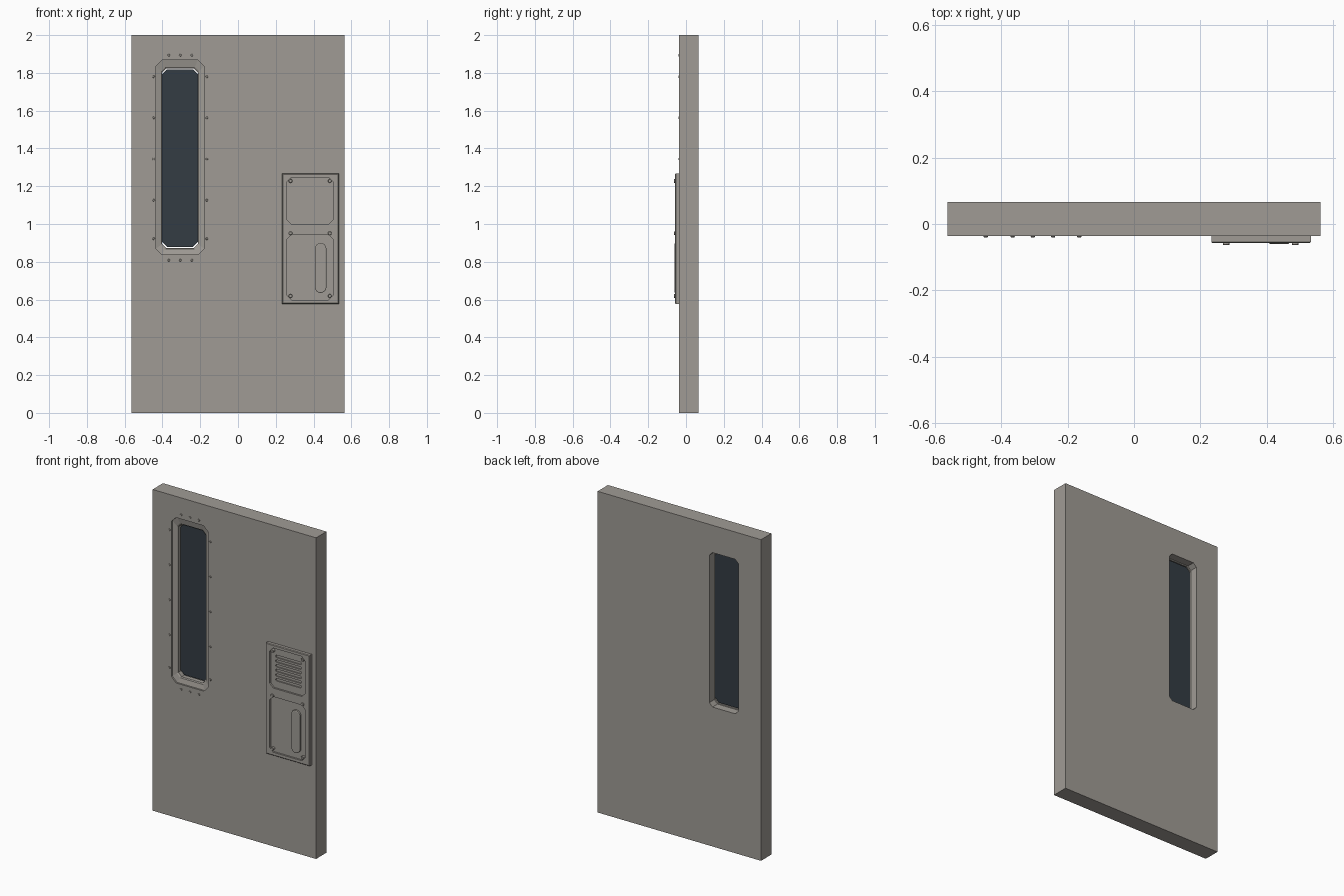
import bpy, bmesh
from math import pi, cos, sin

if "Cube" in bpy.data.objects:
    bpy.data.objects.remove(bpy.data.objects["Cube"])

BACK, FRONT, PLATE, FLOOR, TOP = 0.066, -0.036, -0.058, -0.047, -0.064


def material(name, color):
    m = bpy.data.materials.new(name)
    m.diffuse_color = color
    m.use_nodes = True
    m.node_tree.nodes["Principled BSDF"].inputs["Base Color"].default_value = m.diffuse_color
    return m


GREY = material("painted_metal", (0.35, 0.33, 0.30, 1))
GLASS = material("dark_glass", (0.034, 0.045, 0.056, 1))


def octagon(x0, x1, z0, z1, c):
    return [(x0 + c, z0), (x1 - c, z0), (x1, z0 + c), (x1, z1 - c),
            (x1 - c, z1), (x0 + c, z1), (x0, z1 - c), (x0, z0 + c)]


def rect(x0, x1, z0, z1):
    return [(x0, z0), (x1, z0), (x1, z1), (x0, z1)]


def stadium(x0, x1, z0, z1, n=8):
    r = min(x1 - x0, z1 - z0) / 2
    pts = []
    for cx, cz, a0 in ((x1 - r, z0 + r, -pi / 2), (x1 - r, z1 - r, 0),
                       (x0 + r, z1 - r, pi / 2), (x0 + r, z0 + r, pi)):
        for i in range(n // 2 + 1):
            a = a0 + pi / 2 * i / (n // 2)
            pts.append((cx + r * cos(a), cz + r * sin(a)))
    # drop the doubled points where two quarter arcs meet
    return [p for i, p in enumerate(pts)
            if abs(p[0] - pts[i - 1][0]) + abs(p[1] - pts[i - 1][1]) > 1e-6]


def circle(cx, cz, r, n=12):
    return [(cx + r * cos(2 * pi * i / n), cz + r * sin(2 * pi * i / n)) for i in range(n)]


def loft(name, sections, mat=GREY):
    """Closed solid through outlines (y, points) ordered along y."""
    bm = bmesh.new()
    rings = [[bm.verts.new((x, y, z)) for x, z in pts] for y, pts in sections]
    n = len(rings[0])
    for a, b in zip(rings, rings[1:]):
        for i in range(n):
            bm.faces.new((a[i], a[(i + 1) % n], b[(i + 1) % n], b[i]))
    bm.faces.new(rings[0])
    bm.faces.new(rings[-1])
    bmesh.ops.recalc_face_normals(bm, faces=bm.faces)
    me = bpy.data.meshes.new(name)
    bm.to_mesh(me)
    bm.free()
    me.materials.append(mat)
    ob = bpy.data.objects.new(name, me)
    bpy.context.collection.objects.link(ob)
    return ob


def cut(target, cutter):
    cutter.hide_render = True
    mod = target.modifiers.new("cut", 'BOOLEAN')
    mod.operation, mod.solver, mod.object = 'DIFFERENCE', 'EXACT', cutter
    dg = bpy.context.evaluated_depsgraph_get()
    me = bpy.data.meshes.new_from_object(target.evaluated_get(dg))
    target.modifiers.clear()
    target.data = me
    bpy.data.objects.remove(cutter)


# Door slab with a stepped window opening
slab = rect(-0.563, 0.563, 0, 2)
door = loft("door_slab", [(FRONT, slab), (BACK, slab)])
outer = octagon(-0.434, -0.18, 0.838, 1.868, 0.032)
inner = octagon(-0.407, -0.207, 0.868, 1.83, 0.022)
hole = octagon(-0.402, -0.212, 0.873, 1.824, 0.022)
cut(door, loft("window_cutter", [(FRONT - 0.02, outer), (FRONT + 0.01, outer),
                                 (FRONT + 0.018, inner), (FRONT + 0.024, hole),
                                 (BACK - 0.05, hole), (BACK - 0.049, inner),
                                 (BACK + 0.02, inner)]))

# Window pane
pane = octagon(-0.403, -0.211, 0.879, 1.818, 0.027)
loft("window_pane", [(0.008, pane), (0.016, pane)], GLASS)

# Small rivets around the window
rivets = [(x, z) for x in (-0.447, -0.165) for z in (1.78, 1.562, 1.344, 1.126, 0.922)]
rivets += [(x, z) for x in (-0.366, -0.305, -0.244) for z in (1.894, 0.808)]
for x, z in rivets:
    loft("window_rivet", [(FRONT - 0.004, circle(x, z, 0.005)),
                          (FRONT - 0.002, circle(x, z, 0.0065)),
                          (FRONT + 0.002, circle(x, z, 0.0065))])

# Control plate with two recesses and vent slots
plate = loft("control_plate", [(PLATE, rect(0.237, 0.53, 0.581, 1.263)),
                               (PLATE + 0.004, rect(0.233, 0.534, 0.577, 1.267)),
                               (FRONT + 0.002, rect(0.233, 0.534, 0.577, 1.267))])
for z0, z1 in ((0.998, 1.247), (0.598, 0.944)):
    cut(plate, loft("recess_cutter", [(PLATE - 0.01, octagon(0.259, 0.503, z0, z1, 0.024)),
                                      (FLOOR, octagon(0.259, 0.503, z0, z1, 0.024))]))
for i in range(6):
    z = 1.05 + 0.029 * i
    s = stadium(0.292, 0.47, z - 0.008, z + 0.008)
    cut(plate, loft("slot_cutter", [(FLOOR - 0.005, s), (FLOOR + 0.007, s)]))

# Handle
loft("handle", [(-0.0605, stadium(0.411, 0.464, 0.639, 0.896)),
                (-0.058, stadium(0.407, 0.468, 0.635, 0.90)),
                (FLOOR + 0.002, stadium(0.407, 0.468, 0.635, 0.90))])

# Corner bolts of the control plate
for x in (0.278, 0.486):
    for z in (1.228, 0.951, 0.619):
        loft("plate_bolt", [(TOP, circle(x, z, 0.008)), (TOP + 0.002, circle(x, z, 0.010)),
                            (FLOOR + 0.002, circle(x, z, 0.010))])
